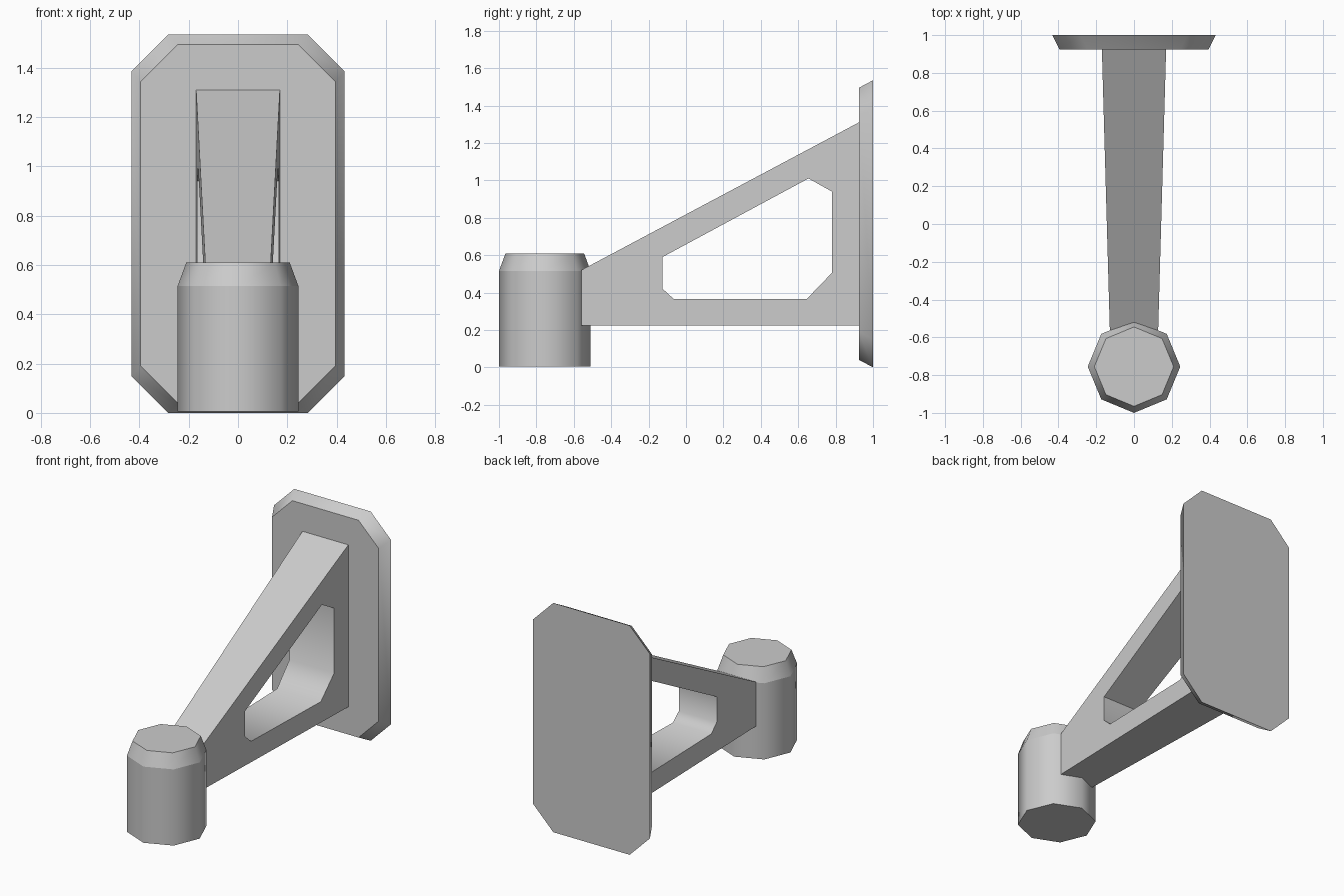
import bpy, bmesh, math

cube = bpy.data.objects.get("Cube")
if cube:
    bpy.data.objects.remove(cube)

grey = bpy.data.materials.new("plain_grey")
grey.use_nodes = True
COLOUR = (0.6, 0.6, 0.6, 1)
grey.diffuse_color = COLOUR
grey.node_tree.nodes["Principled BSDF"].inputs["Base Color"].default_value = COLOUR


def finish(name, bm, sharp_rule=lambda e: False):
    """Turn a bmesh into a smooth-shaded object with sharp edges."""
    bmesh.ops.recalc_face_normals(bm, faces=bm.faces)
    for f in bm.faces:
        f.smooth = True
    for e in bm.edges:
        e.smooth = e.calc_face_angle(math.pi) < math.radians(50) and not sharp_rule(e)
    mesh = bpy.data.meshes.new(name)
    bm.to_mesh(mesh)
    bm.free()
    mesh.materials.append(grey)
    obj = bpy.data.objects.new(name, mesh)
    bpy.context.collection.objects.link(obj)
    return obj


def loft(bm, rings):
    """Skin a list of equal-length point rings and cap both ends."""
    loops = [[bm.verts.new(p) for p in ring] for ring in rings]
    n = len(loops[0])
    for a, b in zip(loops, loops[1:]):
        for i in range(n):
            j = (i + 1) % n
            bm.faces.new((a[i], a[j], b[j], b[i]))
    bm.faces.new(loops[0])
    bm.faces.new(loops[-1])


# Wall plate: a chamfered panel whose front is smaller than its back
def plate_ring(y, half_w, z0, z1, cut=0.15):
    half = [(half_w - cut, z0), (half_w, z0 + cut), (half_w, z1 - cut), (half_w - cut, z1)]
    outline = half + [(-x, z) for x, z in reversed(half)]
    return [(x, y, z) for x, z in outline]


bm = bmesh.new()
loft(bm, [plate_ring(1.0, 0.433, 0.0, 1.535), plate_ring(0.925, 0.395, 0.04, 1.495)])
finish("wall_plate", bm)


# Octagonal socket with a bevelled top rim
def octagon(radius, z):
    return [(radius * math.cos(k * math.pi / 4), -0.755 + radius * math.sin(k * math.pi / 4), z)
            for k in range(8)]


bm = bmesh.new()
loft(bm, [octagon(0.245, 0.005), octagon(0.245, 0.515), octagon(0.21, 0.61)])
finish("socket", bm, lambda e: all(abs(v.co.z - 0.515) < 0.001 for v in e.verts))

# Bracket arm: tapered in width, with a window through it
outer = [(-0.56, 0.225), (0.925, 0.225), (0.925, 1.31), (-0.56, 0.52)]
window = [(-0.125, 0.59), (0.655, 1.01), (0.78, 0.94), (0.78, 0.505),
          (0.645, 0.365), (-0.065, 0.365), (-0.125, 0.42)]


def half_width(y):
    return 0.128 + (y + 0.56) * 0.0283


bm = bmesh.new()
sides = []
for s in (-1, 1):
    loops, edges = [], []
    for outline in (outer, window):
        vs = [bm.verts.new((s * half_width(y), y, z)) for y, z in outline]
        edges += [bm.edges.new((vs[i - 1], vs[i])) for i in range(len(vs))]
        loops.append(vs)
    bmesh.ops.triangle_fill(bm, edges=edges, use_beauty=True, use_dissolve=False,
                            normal=(s, 0, 0))
    sides.append(loops)
for left, right in zip(*sides):
    for i in range(len(left)):
        bm.faces.new((left[i - 1], left[i], right[i], right[i - 1]))
finish("bracket_arm", bm)
